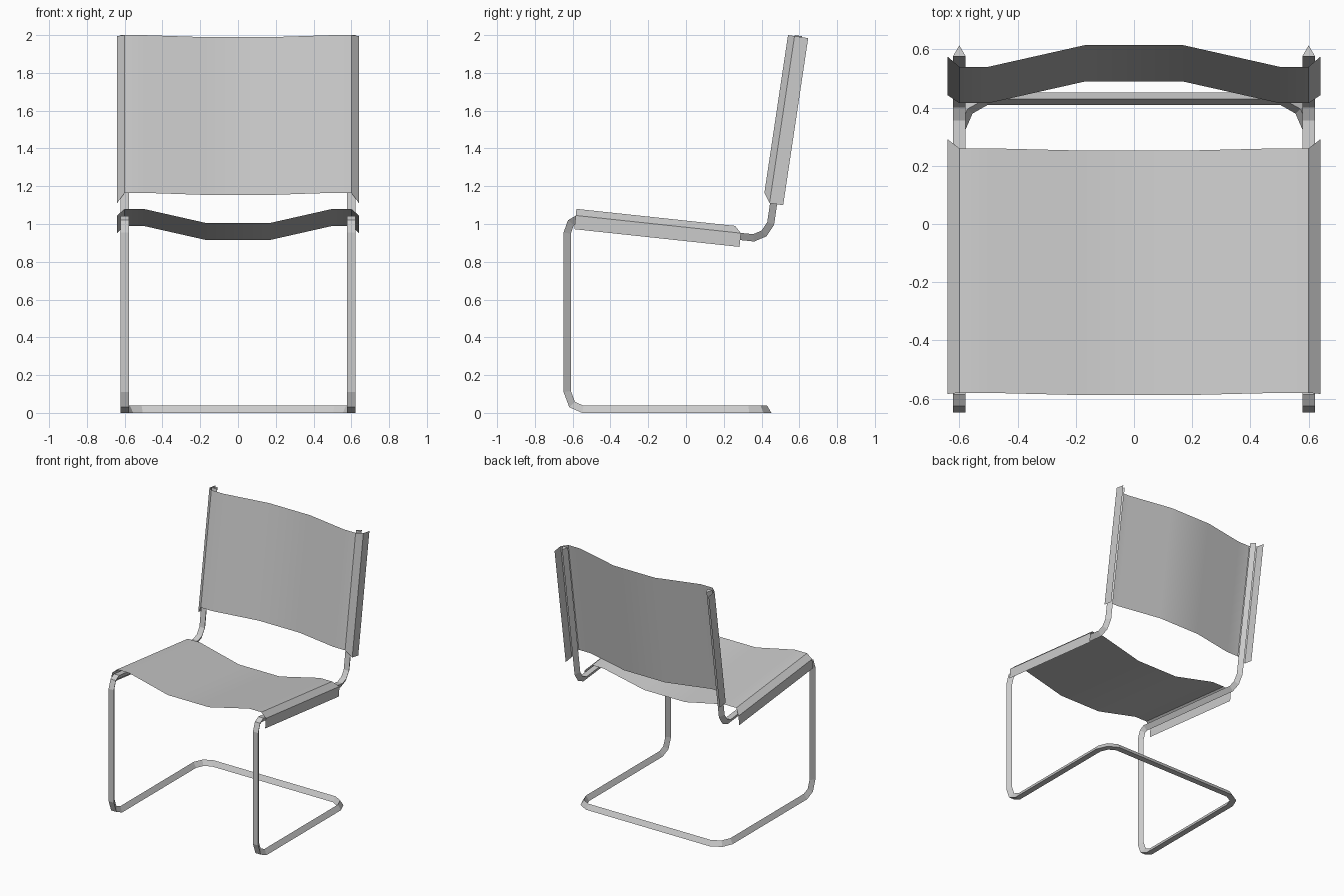
import bpy
from mathutils import Vector

cube = bpy.data.objects.get("Cube")
if cube:
    bpy.data.objects.remove(cube, do_unlink=True)

# One plain grey for the whole chair
GREY = (0.6, 0.6, 0.6, 1.0)
grey = bpy.data.materials.new("light grey")
grey.use_nodes = True
grey.diffuse_color = GREY
grey.node_tree.nodes["Principled BSDF"].inputs["Base Color"].default_value = GREY


def add_object(name, verts, faces):
    mesh = bpy.data.meshes.new(name)
    mesh.from_pydata(verts, [], faces)
    mesh.materials.append(grey)
    obj = bpy.data.objects.new(name, mesh)
    bpy.context.collection.objects.link(obj)
    return obj


def sweep_triangle(name, path, inward, half_width, depth):
    """Sweep a triangle (flat side on the path, apex inward) with mitred bends."""
    count = len(path)
    dirs = [(b - a).normalized() for a, b in zip(path, path[1:])]
    inward = (inward - dirs[0] * inward.dot(dirs[0])).normalized()
    verts, faces = [], []
    for i, p in enumerate(path):
        d_in = dirs[max(i - 1, 0)]
        d_out = dirs[min(i, count - 2)]
        side = d_in.cross(inward)
        mitre = (d_in + d_out).normalized()
        for s in (side * half_width, -side * half_width, inward * depth):
            verts.append(p + s - d_in * (s.dot(mitre) / d_in.dot(mitre)))
        inward = d_in.rotation_difference(d_out) @ inward
    for i in range(count - 1):
        for k in range(3):
            a, b = 3 * i + k, 3 * i + (k + 1) % 3
            faces.append((a, b, b + 3, a + 3))
    n = 3 * (count - 1)
    faces += [(2, 1, 0), (n, n + 1, n + 2)]
    return add_object(name, verts, faces)


def sling(name, start, end, sag_dir, overhang):
    """Sheet between two (y, z) edge points, sagging in the middle, folded over the rails."""
    a, b = Vector((0, *start)), Vector((0, *end))
    along = (b - a).normalized()
    sag = Vector((0, *sag_dir))
    sag = (sag - along * sag.dot(along)).normalized()
    # x, depth below the rail line, extension of the far end
    half = [(0.17, 0.075, 0), (0.50, 0.0, 0), (0.60, 0.0, 0),
            (0.64, 0.035, overhang), (0.64, 0.108, overhang)]
    section = [(-x, d, e) for x, d, e in reversed(half)] + half
    verts, faces = [], []
    for x, d, e in section:
        offset = Vector((x, 0, 0)) + sag * d
        verts += [a + offset, b + offset + along * e]
    for i in range(len(section) - 1):
        k = 2 * i
        faces.append((k, k + 2, k + 3, k + 1))
    obj = add_object(name, verts, faces)
    bpy.ops.object.select_all(action='DESELECT')
    obj.select_set(True)
    bpy.context.view_layer.objects.active = obj
    bpy.ops.object.shade_smooth_by_angle(angle=0.5)
    return obj


# Cantilever frame: back upright, seat rail, front leg, floor rail, rear floor bar
profile = [(0.576, 2.0), (0.43, 1.01), (0.40, 0.965), (0.355, 0.946),
           (0.29, 0.953), (-0.585, 1.043), (-0.625, 1.02), (-0.648, 0.955),
           (-0.648, 0.11), (-0.618, 0.03), (-0.55, 0.0)]
half_path = [Vector((0.6, y, z)) for y, z in profile]
half_path += [Vector((x, y, 0)) for x, y in ((0.6, 0.33), (0.572, 0.395), (0.51, 0.43))]
full_path = half_path + [Vector((-p.x, p.y, p.z)) for p in reversed(half_path)]
sweep_triangle("tube_frame", full_path, Vector((0, 1, 0)), 0.022, 0.038)

# Seat and backrest sheets
sling("seat_sling", (-0.58, 1.08), (0.26, 0.99), (0, -1), 0.035)
sling("back_sling", (0.54, 2.0), (0.415, 1.165), (1, 0), 0.05)

# Turn the sheet faces towards the sitter
for name, facing in (("seat_sling", Vector((0, 0, 1))), ("back_sling", Vector((0, -1, 0)))):
    mesh = bpy.data.objects[name].data
    if mesh.polygons[4].normal.dot(facing) < 0:
        mesh.flip_normals()
